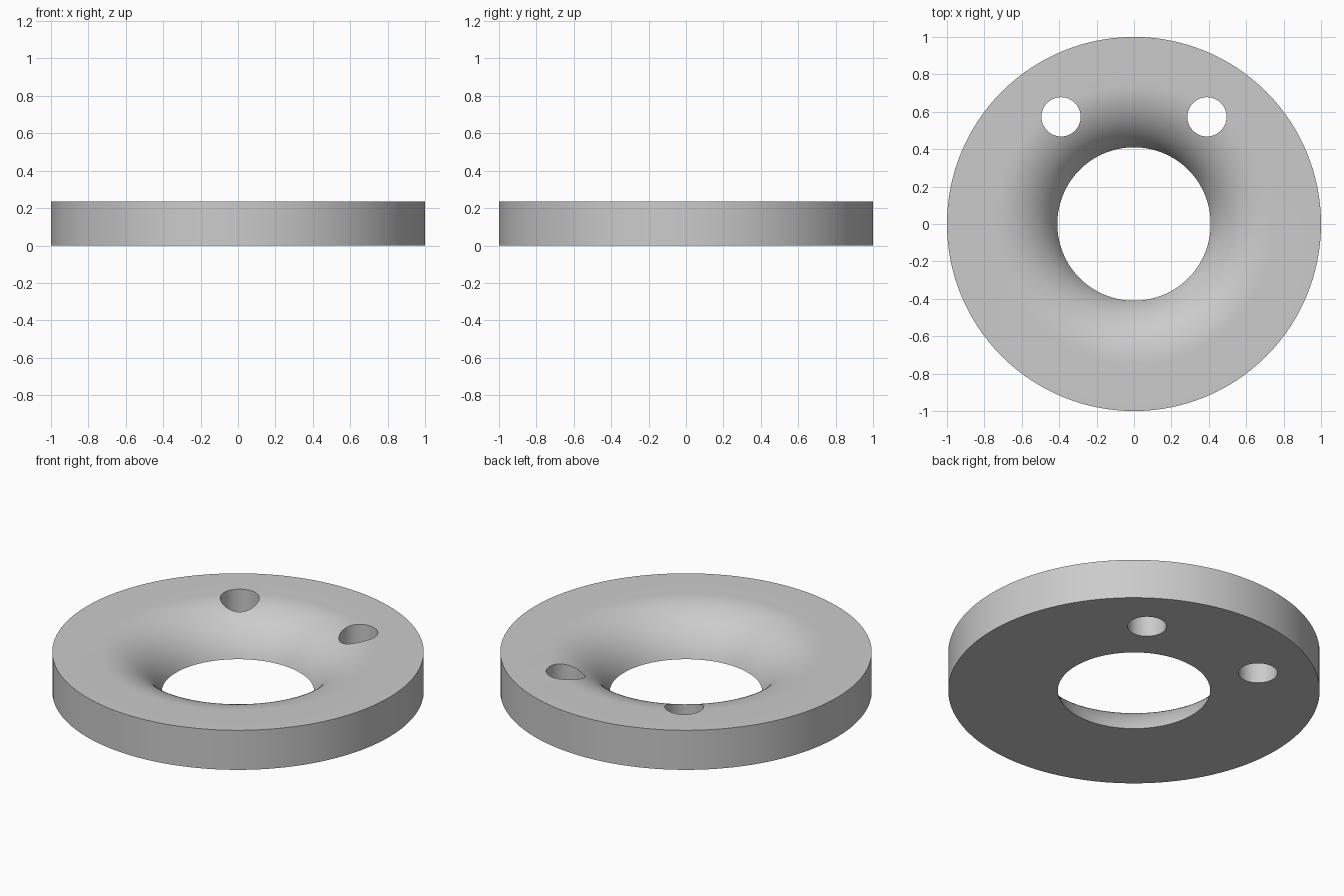
import bpy, bmesh, math

cube = bpy.data.objects.get("Cube")
if cube:
    bpy.data.objects.remove(cube, do_unlink=True)

SEGMENTS = 128
HEIGHT = 0.235
OUTER = 1.0
BORE = 0.41
FILLET = 0.36

grey = bpy.data.materials.new("plain grey")
grey.use_nodes = True
colour = (0.6, 0.6, 0.6, 1)
grey.diffuse_color = colour
grey.node_tree.nodes["Principled BSDF"].inputs["Base Color"].default_value = colour


def lathe(name, profile):
    """Turn a closed (radius, height) profile around the z axis."""
    bm = bmesh.new()
    rings = []
    for i in range(SEGMENTS):
        a = math.tau * i / SEGMENTS
        rings.append([bm.verts.new((r * math.cos(a), r * math.sin(a), z)) for r, z in profile])
    count = len(profile)
    for i in range(SEGMENTS):
        here, there = rings[i], rings[(i + 1) % SEGMENTS]
        for j in range(count):
            k = (j + 1) % count
            bm.faces.new((here[j], there[j], there[k], here[k]))
    bmesh.ops.recalc_face_normals(bm, faces=bm.faces)
    mesh = bpy.data.meshes.new(name)
    bm.to_mesh(mesh)
    bm.free()
    obj = bpy.data.objects.new(name, mesh)
    bpy.context.collection.objects.link(obj)
    mesh.materials.append(grey)
    return obj


# Ring with a large rounded throat running from the top face down to the bore
drop = HEIGHT - FILLET
centre = BORE + math.sqrt(FILLET ** 2 - drop ** 2)
start = math.asin(-drop / FILLET)
STEPS = 20
profile = [(OUTER, 0), (OUTER, HEIGHT)]
for i in range(STEPS + 1):
    a = math.pi / 2 + (start - math.pi / 2) * i / STEPS
    profile.append((centre - FILLET * math.cos(a), drop + FILLET * math.sin(a)))
ring = lathe("flared_ring", profile)

# Two through holes at the back
bpy.context.view_layer.objects.active = ring
for side in (-1, 1):
    bpy.ops.mesh.primitive_cylinder_add(vertices=48, radius=0.105, depth=1,
                                        location=(side * 0.39, 0.573, 0))
    cutter = bpy.context.object
    cutter.name = "hole_cutter"
    cutter.hide_render = True
    cutter.data.materials.append(grey)
    bpy.context.view_layer.objects.active = ring
    cut = ring.modifiers.new("hole", "BOOLEAN")
    cut.operation = "DIFFERENCE"
    cut.solver = "EXACT"
    cut.object = cutter
    bpy.ops.object.modifier_apply(modifier=cut.name)
    bpy.data.objects.remove(cutter, do_unlink=True)

# Smooth curved surfaces, crisp rims
bpy.ops.object.select_all(action="DESELECT")
ring.select_set(True)
bpy.context.view_layer.objects.active = ring
bpy.ops.object.shade_smooth_by_angle(angle=math.radians(30))
